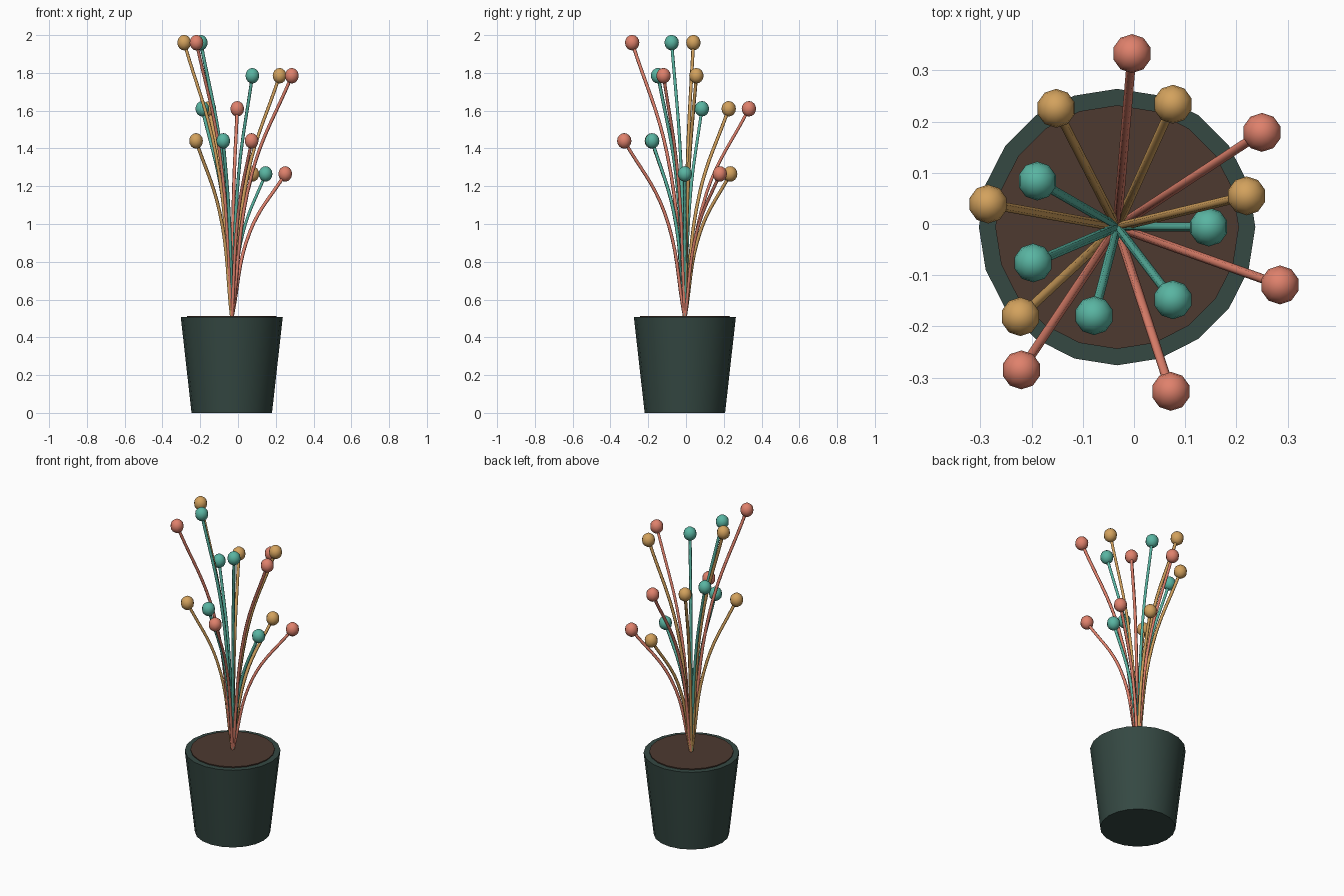
import bpy, bmesh
from mathutils import Vector

if "Cube" in bpy.data.objects:
    bpy.data.objects.remove(bpy.data.objects["Cube"])

CX, CY = -0.033, -0.006


def material(name, rgb):
    m = bpy.data.materials.new(name)
    m.diffuse_color = (*rgb, 1)
    m.use_nodes = True
    m.node_tree.nodes["Principled BSDF"].inputs["Base Color"].default_value = m.diffuse_color
    return m


def lathe(name, profile, mat, sides=20):
    """Spin a (radius, z) profile around the pot axis."""
    bm = bmesh.new()
    verts = [bm.verts.new((r, 0, z)) for r, z in profile]
    edges = [bm.edges.new(p) for p in zip(verts, verts[1:])]
    bmesh.ops.spin(bm, geom=verts + edges, axis=(0, 0, 1), cent=(0, 0, 0),
                   steps=sides, angle=6.283185307)
    bmesh.ops.remove_doubles(bm, verts=bm.verts, dist=1e-4)
    bmesh.ops.recalc_face_normals(bm, faces=bm.faces)
    finish(name, bm, mat, (CX, CY, 0))


def finish(name, bm, mat, loc):
    me = bpy.data.meshes.new(name)
    bm.to_mesh(me)
    bm.free()
    ob = bpy.data.objects.new(name, me)
    ob.location = loc
    me.materials.append(mat)
    bpy.context.collection.objects.link(ob)
    bpy.ops.object.select_all(action='DESELECT')
    bpy.context.view_layer.objects.active = ob
    ob.select_set(True)
    bpy.ops.object.shade_smooth_by_angle(angle=0.7)


def stem(name, tip, mat):
    base = Vector((CX, CY, 0.50))
    d = tip - base
    cu = bpy.data.curves.new(name, 'CURVE')
    cu.dimensions = '3D'
    cu.bevel_depth = 0.009
    cu.bevel_resolution = 1
    cu.resolution_u = 8
    cu.use_fill_caps = True
    sp = cu.splines.new('BEZIER')
    sp.bezier_points.add(2)
    # base, outward bend, tip as (outward, upward) fractions
    for p, (o, u) in zip(sp.bezier_points, [(0, 0), (0.34, 0.6), (1, 1)]):
        p.co = base + Vector((d.x * o, d.y * o, d.z * u))
        p.handle_left_type = p.handle_right_type = 'AUTO'
    cu.materials.append(mat)
    bpy.context.collection.objects.link(bpy.data.objects.new(name, cu))


def bud(name, tip, mat):
    bm = bmesh.new()
    bmesh.ops.create_uvsphere(bm, u_segments=10, v_segments=8, radius=0.038)
    bmesh.ops.scale(bm, vec=(1, 1, 1.08), verts=bm.verts)
    finish(name, bm, mat, tip)


# pot and soil
lathe("pot", [(0, 0), (0.213, 0), (0.27, 0.507), (0.236, 0.507), (0.23, 0.46), (0, 0.46)],
      material("pot_green", (0.035, 0.065, 0.055)))
lathe("soil", [(0, 0.45), (0.228, 0.45), (0.238, 0.514), (0, 0.514)],
      material("soil_brown", (0.075, 0.042, 0.03)))

# stems with buds: tip positions grouped by colour
groups = {
    "coral": ((0.74, 0.22, 0.15), [(-0.004, 0.333, 1.61), (0.25, 0.179, 1.265),
              (0.285, -0.119, 1.785), (0.072, -0.327, 1.44), (-0.22, -0.285, 1.96)]),
    "gold": ((0.65, 0.36, 0.11), [(-0.152, 0.226, 1.61), (0.076, 0.234, 1.265),
             (0.22, 0.055, 1.785), (-0.285, 0.039, 1.96), (-0.222, -0.181, 1.44)]),
    "teal": ((0.10, 0.46, 0.36), [(-0.189, 0.084, 1.61), (0.146, -0.006, 1.265),
             (0.076, -0.148, 1.785), (-0.078, -0.179, 1.44), (-0.197, -0.076, 1.96)]),
}
for colour, (rgb, tips) in groups.items():
    mat = material(colour, rgb)
    for i, t in enumerate(tips, 1):
        stem(f"{colour}_stem_{i}", Vector(t), mat)
        bud(f"{colour}_bud_{i}", Vector(t), mat)
